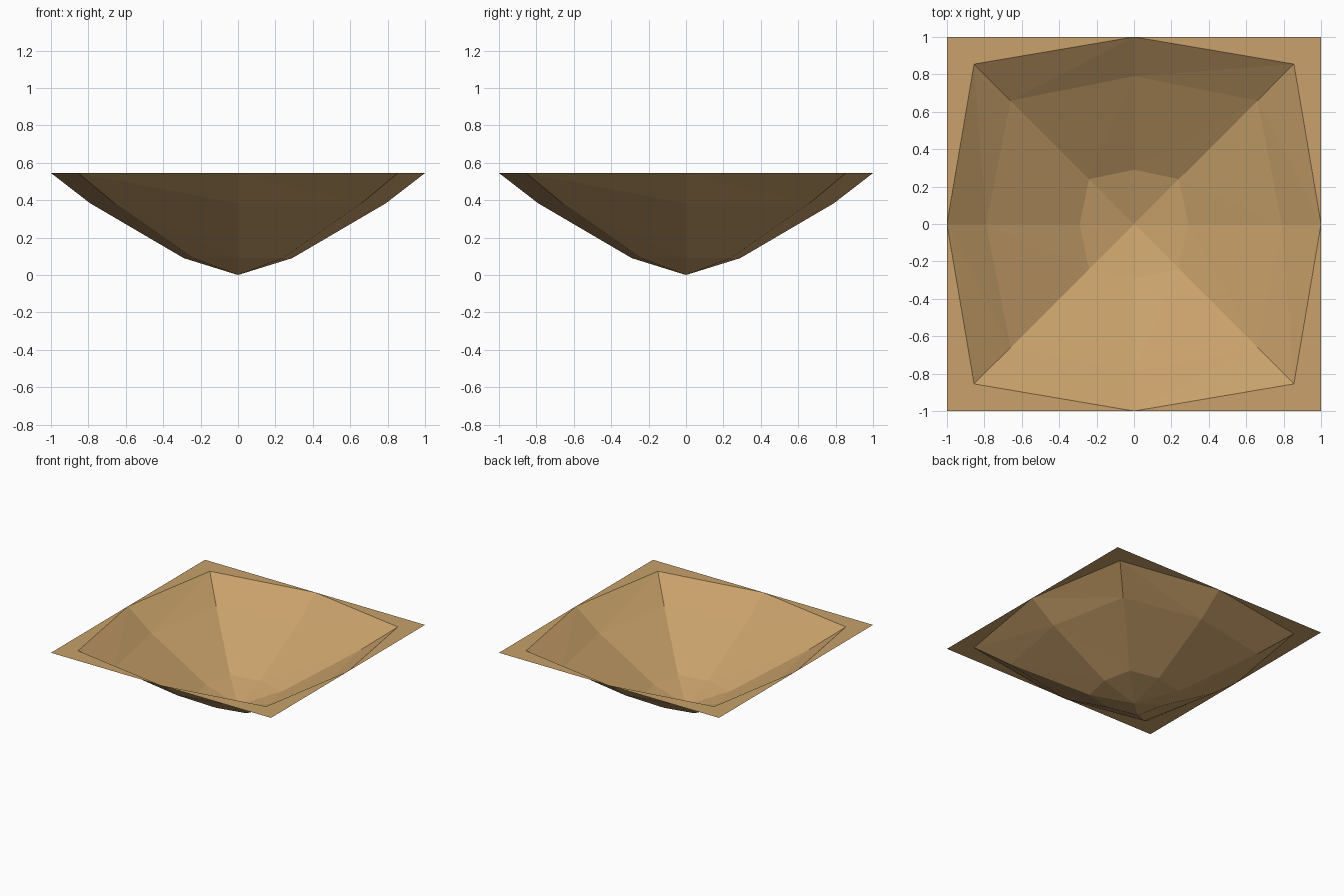
import bpy, bmesh

if "Cube" in bpy.data.objects:
    bpy.data.objects.remove(bpy.data.objects["Cube"])

mat = bpy.data.materials.new("warm tan")
mat.diffuse_color = (0.58, 0.355, 0.145, 1)
mat.use_nodes = True
mat.node_tree.nodes["Principled BSDF"].inputs["Base Color"].default_value = mat.diffuse_color

DIRS = [(1, 0), (1, 1), (0, 1), (-1, 1), (-1, 0), (-1, -1), (0, -1), (1, -1)]
TOP = 0.545


def ring(bm, mid, corner, z):
    """Eight points: four side middles and four corners."""
    verts = []
    for x, y in DIRS:
        r = corner if x and y else mid
        verts.append(bm.verts.new((x * r, y * r, z)))
    return verts


def finish(bm, name):
    me = bpy.data.meshes.new(name)
    bm.to_mesh(me)
    bm.free()
    me.materials.append(mat)
    bpy.context.collection.objects.link(bpy.data.objects.new(name, me))


# Faceted open bowl, facing inwards and up
bm = bmesh.new()
rings = [ring(bm, *r) for r in ((1.0, 0.855, TOP), (0.79, 0.66, 0.383), (0.29, 0.24, 0.09))]
base = bm.verts.new((0, 0, 0))
for i in range(8):
    j = (i + 1) % 8
    for up, low in zip(rings, rings[1:]):
        bm.faces.new((up[i], up[j], low[j]))
        bm.faces.new((up[i], low[j], low[i]))
    bm.faces.new((rings[-1][i], rings[-1][j], base))
finish(bm, "bowl")

# Flat square rim filling the corners around the bowl opening
bm = bmesh.new()
inner = ring(bm, 1.0, 0.855, TOP)
outer = ring(bm, 1.0, 1.0, TOP)
for i in (1, 3, 5, 7):
    bm.faces.new((inner[i - 1], outer[i], inner[i]))
    bm.faces.new((inner[i], outer[i], inner[(i + 1) % 8]))
for v in [v for v in bm.verts if not v.link_faces]:
    bm.verts.remove(v)
finish(bm, "square_rim")
